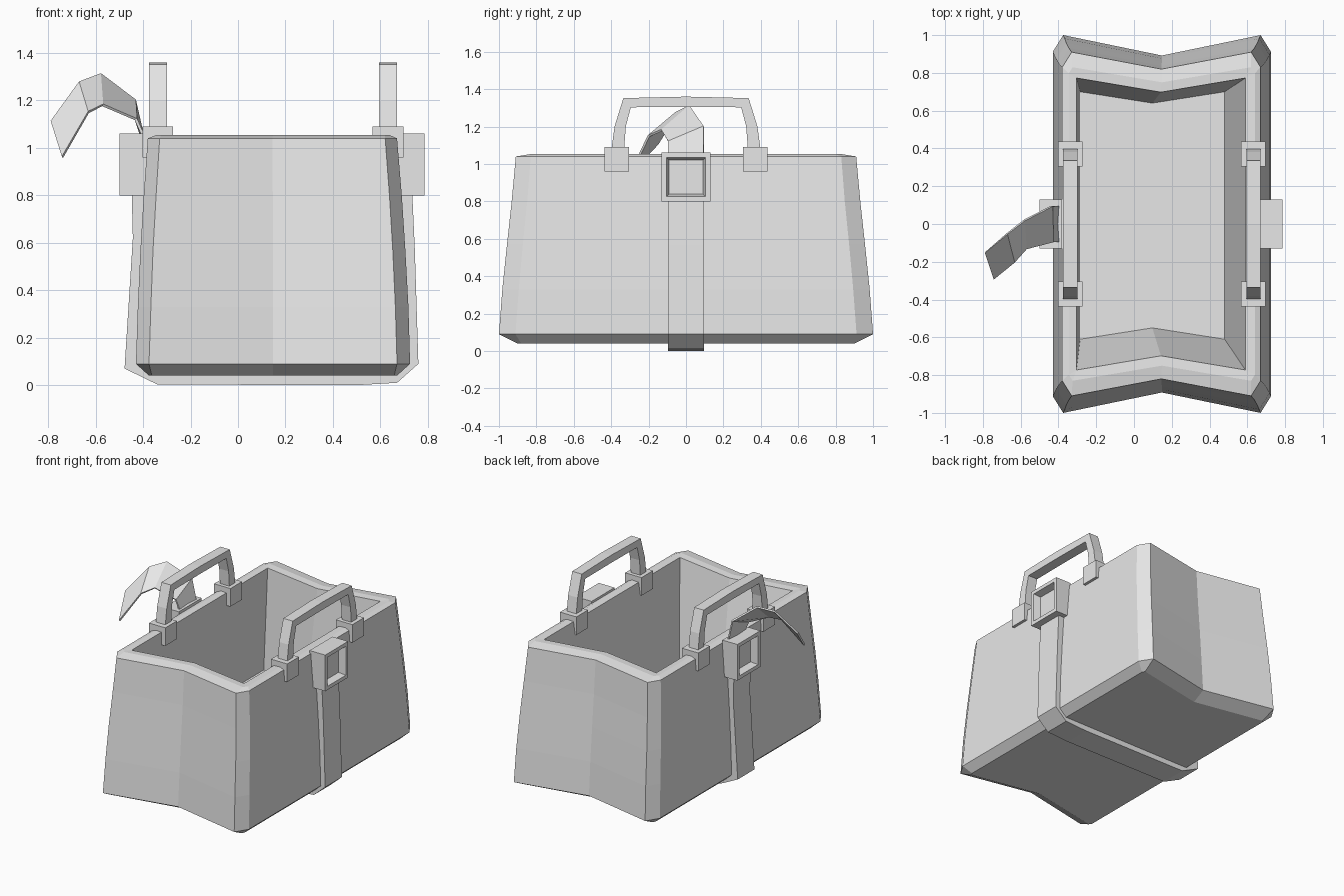
import bpy
import bmesh
from mathutils import Vector

cube = bpy.data.objects.get("Cube")
if cube:
    bpy.data.objects.remove(cube, do_unlink=True)

grey = bpy.data.materials.new("plain grey")
grey.use_nodes = True
grey.diffuse_color = (0.8, 0.8, 0.8, 1)
grey.node_tree.nodes["Principled BSDF"].inputs["Base Color"].default_value = (0.8, 0.8, 0.8, 1)


def finish(bm, name, fix=True):
    """Turn a bmesh into a flat-shaded object."""
    if fix:
        bmesh.ops.recalc_face_normals(bm, faces=bm.faces[:])
    mesh = bpy.data.meshes.new(name)
    bm.to_mesh(mesh)
    bm.free()
    mesh.materials.append(grey)
    obj = bpy.data.objects.new(name, mesh)
    bpy.context.collection.objects.link(obj)
    return obj


def strip(bm, rows, closed):
    """Bridge neighbouring rows of vertices with quads."""
    for a, b in zip(rows, rows[1:]):
        n = len(a)
        for i in range(n if closed else n - 1):
            j = (i + 1) % n
            bm.faces.new((a[i], a[j], b[j], b[i]))


def box(name, lo, hi):
    bm = bmesh.new()
    bmesh.ops.create_cube(bm, size=1)
    lo, hi = Vector(lo), Vector(hi)
    for v in bm.verts:
        v.co = (lo + hi) / 2 + v.co * (hi - lo)
    return bm


def extrude_profile(name, points, width):
    """Solid made of quads between an outer and an inner path."""
    outer, inner = points
    bm = bmesh.new()
    rows = []
    for o, i in zip(outer, inner):
        rows.append([bm.verts.new(p) for p in
                     (o, o + width, i + width, i)])
    strip(bm, rows, True)
    bm.faces.new(rows[0])
    bm.faces.new(rows[-1])
    return finish(bm, name)


# Open bag body: waisted ends, chamfered corners, recessed interior
def ring(bm, z, x0, x1, front, back, chamfer, notch):
    mid = (x0 + x1) / 2
    cy = chamfer * 1.6
    half = [(x1, back - cy), (x1 - chamfer, back), (mid, back - notch),
            (x0 + chamfer, back), (x0, back - cy)]
    other = [(x0, front + cy), (x0 + chamfer, front), (mid, front + notch),
             (x1 - chamfer, front), (x1, front + cy)]
    return [bm.verts.new((x, y, z)) for x, y in half + other]


bm = bmesh.new()
levels = [
    (0.04, -0.375, 0.67, -0.90, 0.90, 0.012, 0.10),
    (0.09, -0.43, 0.725, -1.0, 1.0, 0.055, 0.108),
    (0.33, -0.422, 0.718, -0.982, 0.982, 0.055, 0.106),
    (0.57, -0.411, 0.705, -0.957, 0.957, 0.053, 0.10),
    (0.80, -0.397, 0.69, -0.932, 0.932, 0.052, 0.095),
    (1.04, -0.38, 0.67, -0.91, 0.91, 0.05, 0.09),
    (1.053, -0.345, 0.64, -0.83, 0.83, 0.02, 0.08),
    (1.05, -0.305, 0.59, -0.773, 0.773, 0, 0.075),
    (0.35, -0.285, 0.48, -0.61, 0.70, 0, 0.06),
]
rings = [ring(bm, *level) for level in levels]
strip(bm, rings, True)
bm.faces.new(rings[0])
bm.faces.new(rings[-1])
bmesh.ops.remove_doubles(bm, verts=bm.verts[:], dist=0.0005)
finish(bm, "bag_body")

# Strap running down both sides and under the bag
outer = [(-0.45, 0.9), (-0.443, 0.62), (-0.478, 0.07), (-0.34, 0.003),
         (0.5, 0.0), (0.67, 0.01), (0.76, 0.09), (0.745, 0.57), (0.73, 0.9)]
inner = [(-0.37, 0.9), (-0.39, 0.62), (-0.42, 0.09), (-0.34, 0.045),
         (0.5, 0.045), (0.65, 0.045), (0.715, 0.1), (0.69, 0.57), (0.66, 0.9)]
extrude_profile("strap", [[Vector((x, -0.095, z)) for x, z in side]
                          for side in (outer, inner)], Vector((0, 0.19, 0)))

# Buckles with a recessed square window
for name, x0, x1, sign in (("left_buckle", 0.66, 0.785, 1),
                           ("right_buckle", -0.5, -0.38, -1)):
    bm = box(name, (x0, -0.13, 0.8), (x1, 0.13, 1.06))
    bm.normal_update()
    face = [f for f in bm.faces if f.normal.x * sign > 0.9]
    bmesh.ops.inset_region(bm, faces=face, thickness=0.037)
    bmesh.ops.inset_region(bm, faces=face, thickness=0.017)
    for v in face[0].verts:
        v.co.x -= sign * 0.05
    finish(bm, name)

# Handles and the clips holding them to the rim
arch_out = [(0.405, 1.0), (0.397, 1.09), (0.382, 1.2), (0.335, 1.352), (0, 1.36)]
arch_in = [(0.34, 1.0), (0.33, 1.09), (0.322, 1.2), (0.295, 1.303), (0, 1.305)]


def arch(points, x):
    full = points + [(-y, z) for y, z in reversed(points[:-1])]
    return [Vector((x, y, z)) for y, z in full]


for side, x in (("left", 0.595), ("right", -0.375)):
    extrude_profile(side + "_handle", [arch(arch_out, x), arch(arch_in, x)],
                    Vector((0.075, 0, 0)))
    for end, y in (("front", -0.37), ("back", 0.37)):
        name = f"{side}_{end}_clip"
        bm = box(name, (x - 0.028, y - 0.066, 0.96), (x + 0.102, y + 0.066, 1.09))
        finish(bm, name)

# Loose strap end curling out of the right buckle
edge_back = [(-0.39, 0.095, 1.0), (-0.435, 0.095, 1.2), (-0.58, 0.02, 1.31),
             (-0.67, -0.05, 1.275), (-0.787, -0.15, 1.11)]
edge_front = [(-0.39, -0.095, 1.03), (-0.43, -0.095, 1.12), (-0.57, -0.13, 1.18),
              (-0.63, -0.2, 1.15), (-0.74, -0.29, 0.96)]
bm = bmesh.new()
strip(bm, [[bm.verts.new(a), bm.verts.new(b)]
           for a, b in zip(edge_back, edge_front)], False)
tail = finish(bm, "strap_tail")
solid = tail.modifiers.new("thickness", "SOLIDIFY")
solid.thickness = 0.012
solid.offset = 0
